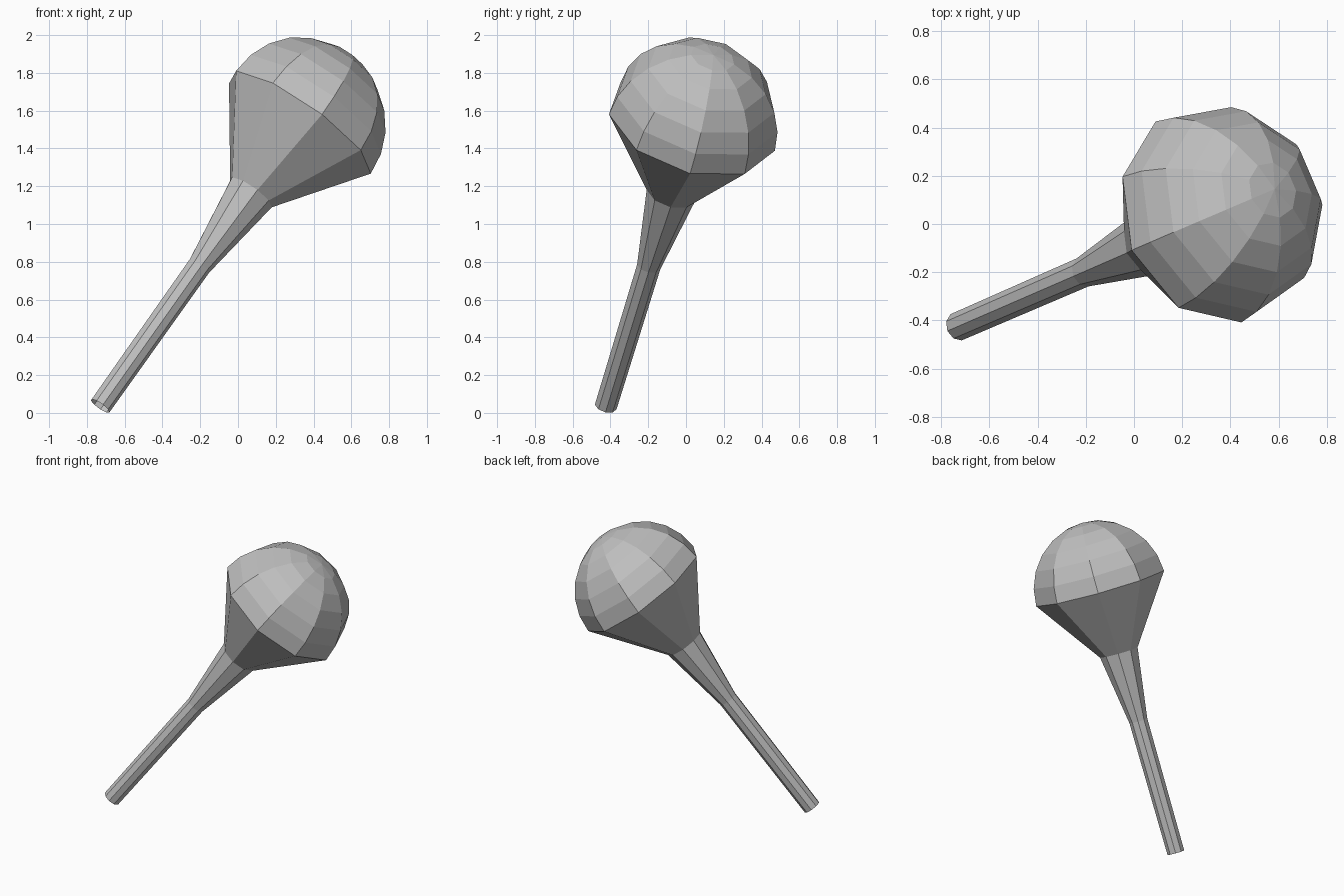
import bpy
import bmesh
from math import sin, cos, pi, tau
from mathutils import Vector, Matrix

SIDES = 9
BASE = Vector((-0.73, -0.425, 0.037))
AXIS = Vector((0.56, 0.243, 0.792)).normalized()

cube = bpy.data.objects.get("Cube")
if cube:
    bpy.data.objects.remove(cube, do_unlink=True)

# Tilted frame: local z runs up the handle, local x points at one corner
side = Vector((0.80, -0.02, -0.54))
side = (side - AXIS * side.dot(AXIS)).normalized()
frame = Matrix((side, AXIS.cross(side), AXIS)).transposed()

grey = bpy.data.materials.new("plain grey")
grey.use_nodes = True
colour = (0.52, 0.52, 0.52, 1)
grey.diffuse_color = colour
grey.node_tree.nodes["Principled BSDF"].inputs["Base Color"].default_value = colour


def lathe(name, profile):
    """Turn (radius, distance along axis) points into a flat-sided part."""
    bm = bmesh.new()
    rings = []
    for r, t in profile:
        count = SIDES if r > 0 else 1
        rings.append([bm.verts.new(BASE + frame @ Vector(
            (r * cos(tau * i / SIDES), r * sin(tau * i / SIDES), t)))
            for i in range(count)])
    for low, high in zip(rings, rings[1:]):
        for i in range(SIDES):
            j = (i + 1) % SIDES
            top = [high[j], high[i]] if len(high) > 1 else [high[0]]
            bm.faces.new([low[i], low[j]] + top)
    mesh = bpy.data.meshes.new(name)
    bm.to_mesh(mesh)
    bm.free()
    mesh.materials.append(grey)
    obj = bpy.data.objects.new(name, mesh)
    bpy.context.collection.objects.link(obj)
    return obj


# Hollow handle, flaring out to the neck
neck = (0.135, 1.425)
lathe("handle", [(0.06, 0), (0.064, 0.937), neck])

# Head: cone below, half ball above
R, MIDDLE, STEPS = 0.46, 1.885, 6
dome = [(R * cos(pi / 2 * k / STEPS), MIDDLE + R * sin(pi / 2 * k / STEPS))
        for k in range(STEPS)]
lathe("head", [neck] + dome + [(0, MIDDLE + R)])
